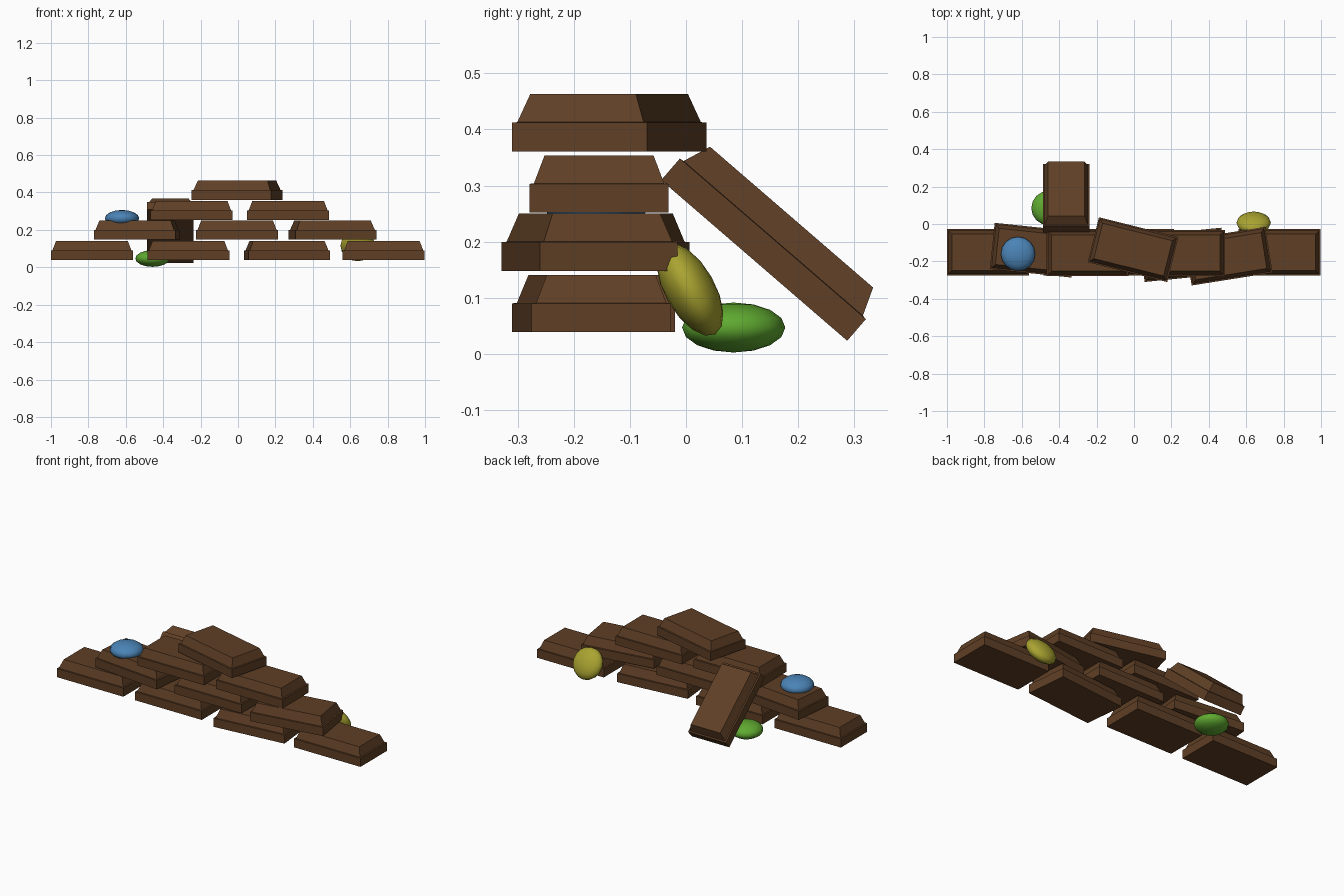
import bpy, bmesh, math
from mathutils import Matrix

if "Cube" in bpy.data.objects:
    bpy.data.objects.remove(bpy.data.objects["Cube"])


def material(name, rgb):
    m = bpy.data.materials.new(name)
    m.diffuse_color = (*rgb, 1)
    m.use_nodes = True
    m.node_tree.nodes["Principled BSDF"].inputs["Base Color"].default_value = m.diffuse_color
    return m


CHOCOLATE = material("chocolate brown", (0.115, 0.05, 0.019))
BLUE = material("candy blue", (0.07, 0.23, 0.47))
GREEN = material("candy green", (0.115, 0.40, 0.03))
YELLOW = material("candy yellow", (0.40, 0.37, 0.03))

LENGTH, WIDTH = 0.438, 0.248


def finish(bm, name, mat, loc, rot, smooth=False):
    bmesh.ops.recalc_face_normals(bm, faces=bm.faces)
    me = bpy.data.meshes.new(name)
    bm.to_mesh(me)
    bm.free()
    me.materials.append(mat)
    for p in me.polygons:
        p.use_smooth = smooth
    ob = bpy.data.objects.new(name, me)
    ob.location = loc
    ob.rotation_euler = rot
    bpy.context.collection.objects.link(ob)
    return ob


def bar(name, loc, rot):
    """Chocolate piece: straight slab, narrow ledge, sloped top. Origin at bottom."""
    bm = bmesh.new()
    rings = []
    for inset, z in ((0, 0), (0, 0.051), (0.008, 0.052), (0.027, 0.102)):
        x, y = LENGTH / 2 - inset, WIDTH / 2 - inset
        rings.append([bm.verts.new((sx * x, sy * y, z))
                      for sx, sy in ((-1, -1), (1, -1), (1, 1), (-1, 1))])
    for a, b in zip(rings, rings[1:]):
        for i in range(4):
            j = (i + 1) % 4
            bm.faces.new((a[i], a[j], b[j], b[i]))
    bm.faces.new(rings[0][::-1])
    bm.faces.new(rings[-1])
    return finish(bm, name, CHOCOLATE, loc, rot)


def candy(name, mat, loc, tilt=0):
    """Flattened button sweet."""
    bm = bmesh.new()
    bmesh.ops.create_uvsphere(bm, u_segments=16, v_segments=8, radius=1,
                              matrix=Matrix.Diagonal((0.092, 0.092, 0.0445, 1)))
    return finish(bm, name, mat, loc, (math.radians(tilt), 0, 0), True)


# Pyramid of bars, row by row: (x, y, turn in degrees)
ROWS = (
    (0.039, ((-0.781, -0.151, 0), (-0.265, -0.151, 0),
             (0.262, -0.165, 5.7), (0.779, -0.151, 0))),
    (0.148, ((-0.540, -0.140, -6), (-0.005, -0.151, 0), (0.505, -0.172, 9))),
    (0.252, ((-0.248, -0.155, 0), (0.268, -0.155, 0))),
    (0.361, ((-0.005, -0.137, -14),)),
)
for r, (z, bars) in enumerate(ROWS):
    for i, (x, y, turn) in enumerate(bars):
        bar(f"bar_row{r + 1}_{i + 1}", (x, y, z), (0, 0, math.radians(turn)))

# Bar leaning against the back of the stack
bar("leaning_bar", (-0.362, 0.1215, 0.1665),
    (math.radians(-40.8), 0, math.radians(90)))
lean = bpy.data.objects["leaning_bar"]
lean.rotation_euler = (Matrix.Rotation(math.radians(-40.8), 3, 'X')
                       @ Matrix.Rotation(math.radians(90), 3, 'Z')).to_euler()

# Button sweets
candy("blue_sweet", BLUE, (-0.62, -0.16, 0.262))
candy("green_sweet", GREEN, (-0.457, 0.085, 0.047))
candy("yellow_sweet", YELLOW, (0.64, 0.007, 0.115), -60.5)
